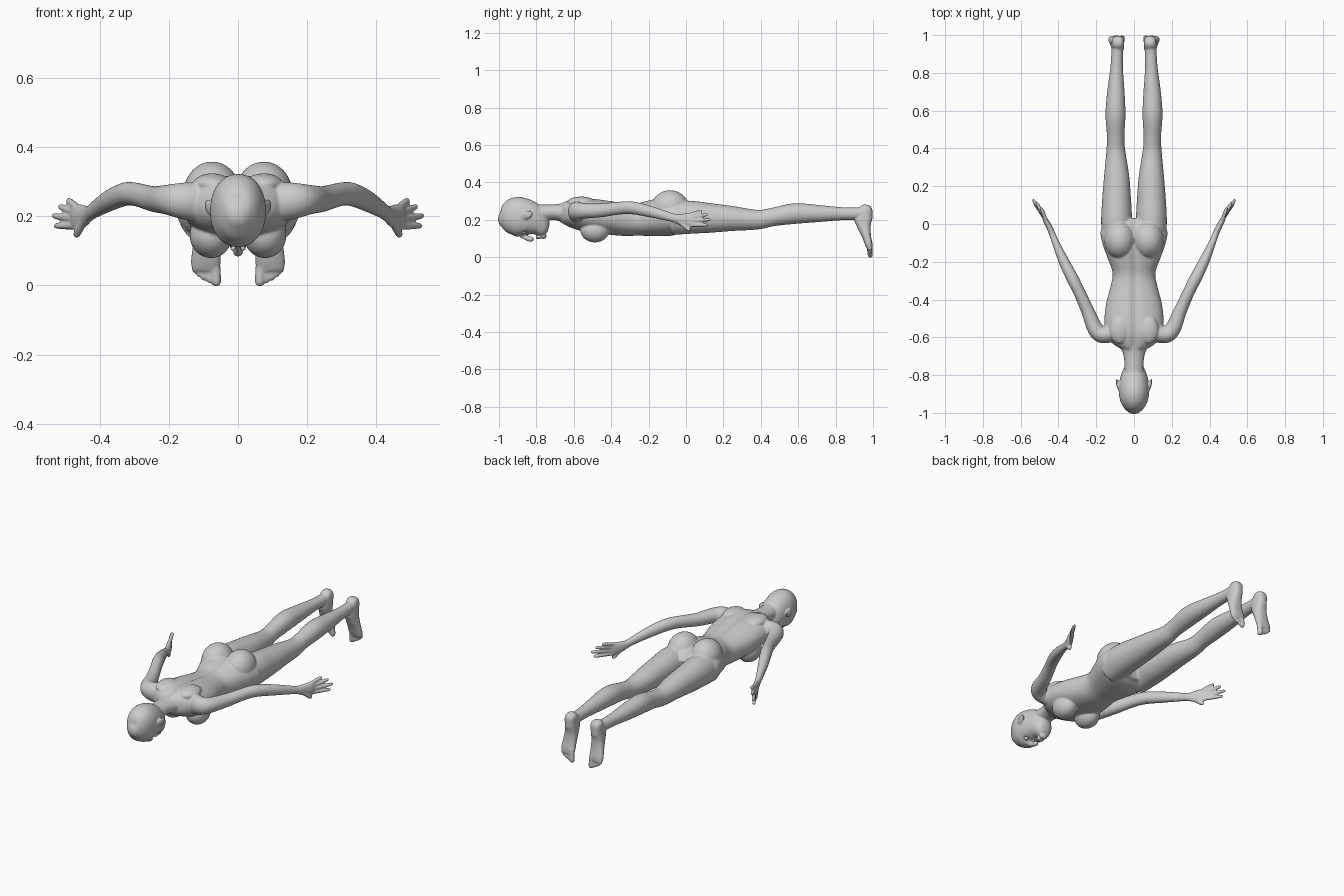
import bpy, bmesh, math
from mathutils import Vector, Matrix

bm = bmesh.new()


def spline(rows, steps):
    """Catmull-Rom interpolation of station rows."""
    out = []
    for i in range(len(rows) - 1):
        a, b = rows[max(i - 1, 0)], rows[i]
        c, d = rows[i + 1], rows[min(i + 2, len(rows) - 1)]
        for k in range(steps):
            t = k / steps
            out.append([0.5 * (2 * q + (r - p) * t + (2 * p - 5 * q + 4 * r - s) * t * t
                               + (3 * q - p - 3 * r + s) * t ** 3)
                        for p, q, r, s in zip(a, b, c, d)])
    return out + [list(rows[-1])]


def tube(rows, ref=(0, 0, 1), steps=5, n=32, power=2.0):
    """Skin rings along a path; rows are x, y, z, half width, half depth along ref."""
    pts = spline(rows, steps)
    ctr = [Vector(p[:3]) for p in pts]
    rings = []
    for i, p in enumerate(pts):
        t = (ctr[min(i + 1, len(pts) - 1)] - ctr[max(i - 1, 0)]).normalized()
        v = Vector(ref)
        v = (v - t * v.dot(t)).normalized()
        u = t.cross(v)
        ring = []
        for k in range(n):
            a = 2 * math.pi * k / n
            c, s = math.cos(a), math.sin(a)
            c = math.copysign(abs(c) ** (2 / power), c)
            s = math.copysign(abs(s) ** (2 / power), s)
            ring.append(bm.verts.new(ctr[i] + u * c * p[3] + v * s * p[4]))
        rings.append(ring)
    for r, q in zip(rings, rings[1:]):
        for k in range(n):
            bm.faces.new((r[k], r[(k + 1) % n], q[(k + 1) % n], q[k]))
    bm.faces.new(rings[0][::-1])
    bm.faces.new(rings[-1])
    return [v for r in rings for v in r]


def along_y(rows, **kw):
    """Rows: y, centre x, half width, top z, bottom z."""
    return tube([(x, y, (t + b) / 2, w, (t - b) / 2) for y, x, w, t, b in rows], **kw)


def ball(loc, size, rot=(0, 0, 0)):
    m = Matrix.Translation(loc)
    for angle, axis in zip(rot, "XYZ"):
        m = m @ Matrix.Rotation(angle, 4, axis)
    m = m @ Matrix.Diagonal((*size, 1))
    bmesh.ops.create_uvsphere(bm, u_segments=32, v_segments=20, radius=1, matrix=m)


def digit(base, tip, r):
    """Finger or toe with a rounded tip."""
    b, t = Vector(base), Vector(tip)
    ref = (0, 1, 0) if abs((t - b).normalized().z) > 0.8 else (0, 0, 1)
    tube([(*b.lerp(t, f), r * k, r * k) for f, k in
          ((0, 1.05), (0.5, 1.05), (0.85, 0.95), (0.95, 0.7), (1, 0.3))], ref=ref, n=14, steps=3)


# Leg
along_y([(-.08, .09, .08, .30, .118), (.02, .092, .082, .302, .125), (.12, .092, .077, .29, .13),
         (.25, .092, .067, .273, .14), (.38, .096, .051, .253, .148), (.46, .097, .046, .263, .165),
         (.58, .098, .053, .288, .178), (.70, .096, .046, .28, .187), (.82, .092, .034, .268, .197),
         (.90, .089, .031, .265, .20), (.95, .087, .030, .268, .205)])
# Foot, hanging from heel to ball
foot = [(.279, .085, .016, .955, .985), (.262, .085, .031, .932, .998), (.21, .086, .034, .90, .997),
        (.16, .088, .036, .918, .988), (.11, .091, .040, .942, .990), (.07, .093, .043, .957, .997),
        (.045, .093, .040, .968, .997)]
tube([(x, (f + s) / 2, z, w, (s - f) / 2) for z, x, w, f, s in foot], ref=(0, 1, 0), power=2.4)
# Toes
for bx, tx, tz, r in ((.067, .062, -.003, .0145), (.086, .083, .006, .0095), (.100, .099, .013, .0092),
                      (.113, .113, .024, .009), (.124, .125, .036, .0088)):
    digit((bx, .98, .075), (tx, .986, tz), r)
# Arm and palm
tube([(.10, -.575, .24, .045, .06), (.165, -.585, .245, .046, .052), (.205, -.555, .248, .042, .043),
      (.245, -.46, .25, .035, .037), (.29, -.36, .262, .031, .034), (.325, -.29, .264, .032, .034),
      (.37, -.20, .246, .028, .031), (.41, -.11, .222, .020, .025), (.43, -.06, .208, .017, .023),
      (.447, -.02, .20, .016, .033), (.468, .02, .197, .014, .040), (.479, .04, .197, .008, .034)])
# Fingers and thumb
for z, tip in ((.227, (.492, .088, .247)), (.209, (.518, .118, .229)),
               (.191, (.537, .133, .202)), (.172, (.531, .118, .172))):
    digit((.466, .02, z), tip, .0098)
digit((.446, -.03, .188), (.470, .022, .141), .0115)
# Buttock, breast, shoulder blade, ear
ball((.075, -.085, .265), (.083, .100, .093))
ball((.078, -.487, .145), (.062, .078, .066))
ball((.075, -.56, .292), (.055, .075, .032))
ball((.084, -.853, .226), (.009, .036, .022), (.25, 0, -.25))

# Mirror the limbs to the other side
dup = bmesh.ops.duplicate(bm, geom=bm.verts[:] + bm.edges[:] + bm.faces[:])["geom"]
for v in dup:
    if isinstance(v, bmesh.types.BMVert):
        v.co.x *= -1

# Torso with a groove down the spine
torso = along_y([(-.67, 0, .05, .292, .19), (-.635, 0, .11, .306, .17), (-.58, 0, .152, .318, .148),
                 (-.50, 0, .156, .314, .132), (-.42, 0, .147, .303, .122), (-.33, 0, .124, .291, .114),
                 (-.26, 0, .113, .290, .115), (-.18, 0, .140, .308, .112), (-.10, 0, .168, .322, .113),
                 (-.03, 0, .174, .305, .122), (.015, 0, .12, .265, .14)], n=64, power=2.2)
for v in torso:
    if v.co.z > .24:
        v.co.z -= .012 * math.exp(-(v.co.x / .016) ** 2)
# Neck
along_y([(-.87, 0, .05, .285, .18), (-.79, 0, .051, .282, .19), (-.72, 0, .052, .282, .199),
         (-.67, 0, .064, .287, .192), (-.62, 0, .09, .297, .18)])
# Head with eye sockets
head = along_y([(-1.003, 0, .012, .228, .212), (-.99, 0, .037, .265, .17), (-.96, 0, .062, .301, .134),
                (-.91, 0, .079, .322, .113), (-.86, 0, .079, .312, .109), (-.82, 0, .073, .285, .107),
                (-.785, 0, .060, .235, .104), (-.76, 0, .042, .175, .102), (-.748, 0, .020, .145, .110)],
               n=64, steps=8, power=2.15)
for v in head:
    if v.co.z < .18:
        d = ((abs(v.co.x) - .034) / .017) ** 2 + ((v.co.y + .866) / .014) ** 2
        v.co.z += .014 * math.exp(-d)
# Nose, lips and chin
tube([(0, -.882, .114, .008, .010), (0, -.85, .102, .010, .014), (0, -.828, .097, .015, .014),
      (0, -.818, .105, .010, .008)], n=20)
for y in (-.797, -.785):
    ball((0, y, .106), (.024, .0065, .010))
ball((0, -.762, .112), (.024, .016, .015))

# Fuse everything into one smooth skin
bmesh.ops.recalc_face_normals(bm, faces=bm.faces[:])
mesh = bpy.data.meshes.new("body")
bm.to_mesh(mesh)
bm.free()
body = bpy.data.objects.new("body", mesh)
bpy.context.collection.objects.link(body)
fuse = body.modifiers.new("fuse", 'REMESH')
fuse.mode = 'VOXEL'
fuse.voxel_size = .0045
fuse.use_smooth_shade = True
soften = body.modifiers.new("soften", 'SMOOTH')
soften.factor = .5
soften.iterations = 5

# Eyes
for side, name in ((-1, "eye_left"), (1, "eye_right")):
    bpy.ops.mesh.primitive_uv_sphere_add(segments=24, ring_count=16, radius=.014,
                                         location=(side * .033, -.866, .137))
    eye = bpy.context.object
    eye.name = name
    bpy.ops.object.shade_smooth()
